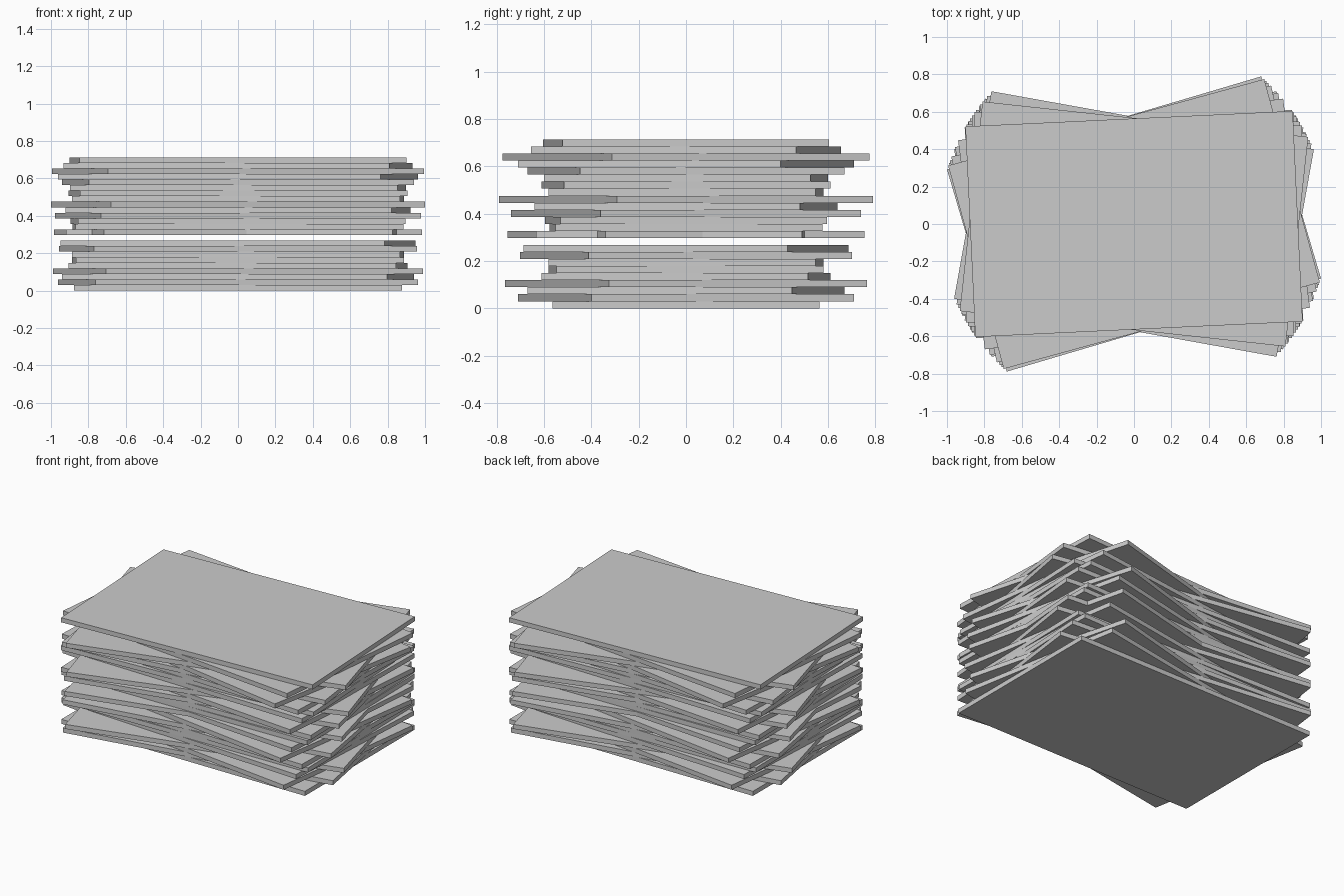
import bpy
import bmesh
from math import radians
from mathutils import Matrix

if "Cube" in bpy.data.objects:
    bpy.data.objects.remove(bpy.data.objects["Cube"])

WIDTH, DEPTH, THICK = 1.752, 1.127, 0.0297

# Twist of each sheet in degrees, bottom to top; level 9 is an empty gap
# and level 10 holds two crossing sheets.
LEVELS = [
    [0], [10.2], [-7.3], [14.5], [-3.1], [1.1], [-1.1], [9.5], [-8.4],
    [], [13.7, -4.7],
    [0.8], [2.1], [12.5], [-5.2], [16.5], [-1.1], [3.1], [-2.4],
    [7.3], [-10.2], [15.3], [-6.2], [2.7],
]


def add_sheet(name, z, angle):
    """One thin rectangular sheet twisted about the vertical axis."""
    bm = bmesh.new()
    bmesh.ops.create_cube(bm, size=1, matrix=Matrix.Diagonal((WIDTH, DEPTH, THICK, 1)))
    mesh = bpy.data.meshes.new(name)
    bm.to_mesh(mesh)
    bm.free()
    sheet = bpy.data.objects.new(name, mesh)
    sheet.location.z = z + THICK / 2
    sheet.rotation_euler.z = radians(angle)
    bpy.context.collection.objects.link(sheet)


# Stack of loosely piled sheets
count = 0
for level, angles in enumerate(LEVELS):
    for angle in angles:
        count += 1
        add_sheet(f"sheet_{count:02d}", level * THICK, angle)
